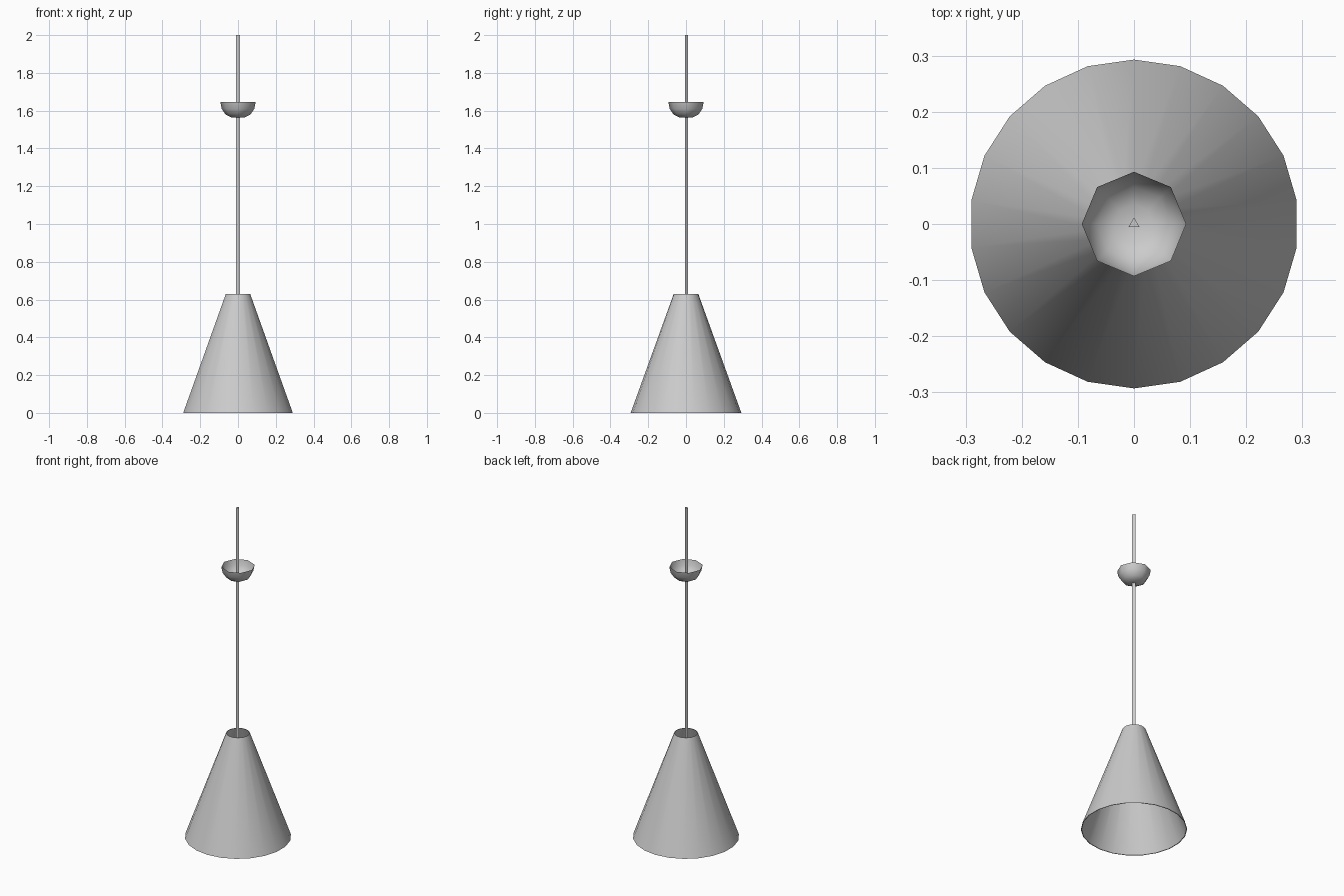
import bpy, math

if "Cube" in bpy.data.objects:
    bpy.data.objects.remove(bpy.data.objects["Cube"])


def lathe(name, profile, sides, closed=False, cap_start=False, cap_end=False):
    """Spin (radius, z) points about z; the first vertex points to +y."""
    verts = []
    for r, z in profile:
        for i in range(sides):
            a = math.pi / 2 + 2 * math.pi * i / sides
            verts.append((r * math.cos(a), r * math.sin(a), z))
    n = len(profile)
    faces = []
    for k in range(n if closed else n - 1):
        lo, hi = k * sides, (k + 1) % n * sides
        for i in range(sides):
            j = (i + 1) % sides
            faces.append((lo + i, lo + j, hi + j, hi + i))
    if cap_start:
        faces.append(tuple(reversed(range(sides))))
    if cap_end:
        faces.append(tuple(range((n - 1) * sides, n * sides)))
    mesh = bpy.data.meshes.new(name)
    mesh.from_pydata(verts, [], faces)
    mesh.update()
    obj = bpy.data.objects.new(name, mesh)
    bpy.context.collection.objects.link(obj)
    bpy.ops.object.select_all(action='DESELECT')
    obj.select_set(True)
    bpy.context.view_layer.objects.active = obj
    bpy.ops.object.shade_smooth_by_angle(angle=math.radians(50))
    return obj


# Conical shade: thin wall, open at both ends
lathe("shade", [(0.293, 0), (0.065, 0.63), (0.062, 0.63), (0.289, 0)],
      22, closed=True)

# Three-sided hanging cord, ending inside the shade
lathe("cord", [(0.0115, 0.55), (0.0115, 2.0)], 3,
      cap_start=True, cap_end=True)

# Ceiling cup: eight-sided open bowl around the cord
lathe("ceiling_cup", [(0.035, 1.564), (0.066, 1.58), (0.086, 1.61),
                      (0.093, 1.645)], 8, cap_start=True)
